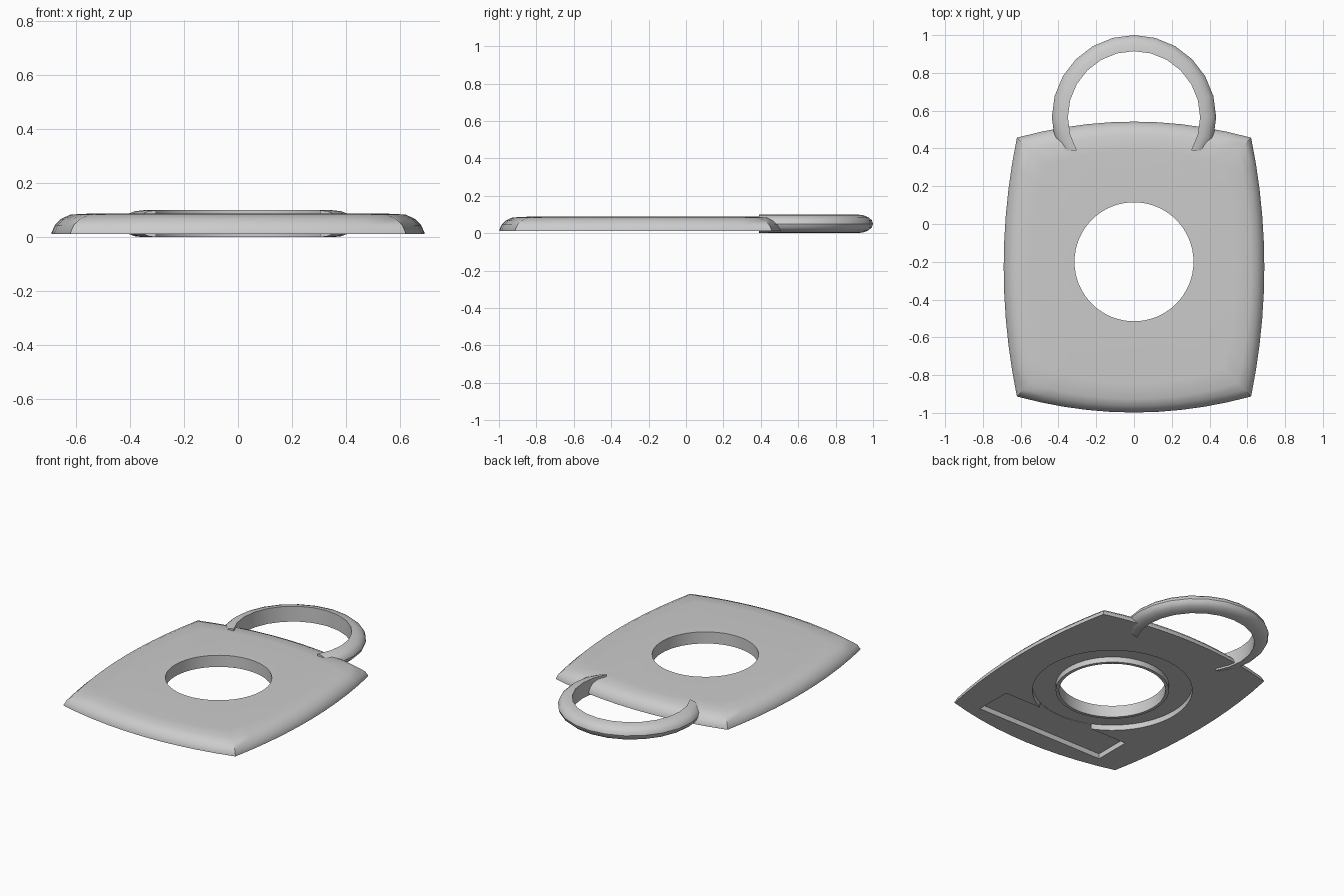
import bpy, bmesh
from math import pi, sin, cos, radians

if "Cube" in bpy.data.objects:
    bpy.data.objects.remove(bpy.data.objects["Cube"])

grey = bpy.data.materials.new("plain_grey")
grey.use_nodes = True
grey.diffuse_color = (0.6, 0.6, 0.6, 1)
grey.node_tree.nodes["Principled BSDF"].inputs["Base Color"].default_value = (0.6, 0.6, 0.6, 1)


def finish(name, bm):
    bmesh.ops.recalc_face_normals(bm, faces=bm.faces)
    mesh = bpy.data.meshes.new(name)
    bm.to_mesh(mesh)
    bm.free()
    mesh.materials.append(grey)
    obj = bpy.data.objects.new(name, mesh)
    bpy.context.collection.objects.link(obj)
    return obj


def bridge(bm, a, b):
    for i in range(len(a)):
        j = (i + 1) % len(a)
        bm.faces.new((a[i], a[j], b[j], b[i]))


def sweep(name, profile, cy, start, end, steps, y_min=-9):
    """Turn an (r, z) profile about a vertical axis at (0, cy)."""
    bm = bmesh.new()
    full = end - start >= 360
    rings = []
    for k in range(steps if full else steps + 1):
        t = radians(start + (end - start) * k / steps)
        rings.append([bm.verts.new((r * cos(t), max(cy + r * sin(t), y_min), z))
                      for r, z in profile])
    for a, b in zip(rings, rings[1:]):
        bridge(bm, a, b)
    if full:
        bridge(bm, rings[-1], rings[0])
    else:
        bm.faces.new(rings[0])
        bm.faces.new(rings[-1])
    return finish(name, bm)


def cut(target, cutter):
    cutter.hide_render = True
    mod = target.modifiers.new("cut", "BOOLEAN")
    mod.operation = "DIFFERENCE"
    mod.solver = "EXACT"
    mod.object = cutter
    bpy.context.view_layer.objects.active = target
    bpy.ops.object.modifier_apply(modifier=mod.name)
    bpy.data.objects.remove(cutter)


def smooth(obj, angle):
    bpy.ops.object.select_all(action="DESELECT")
    obj.select_set(True)
    bpy.context.view_layer.objects.active = obj
    bpy.ops.object.shade_smooth_by_angle(angle=radians(angle))


# Plate: bowed rectangle, rounded towards the top
BODY_Y, HALF_X, HALF_Y, BOW_X, BOW_Y, N = -0.228, 0.62, 0.685, 0.07, 0.085, 10


def outline(inset):
    hx, hy = HALF_X - inset, HALF_Y - inset
    half = []
    for i in range(N):
        s = 2 * i / N - 1
        half.append((hx * s, -hy - BOW_Y * (1 - s * s)))
    for i in range(N):
        s = 2 * i / N - 1
        half.append((hx + BOW_X * (1 - s * s), hy * s))
    return half + [(-x, -y) for x, y in half]


bm = bmesh.new()
levels = [(0, 0.012), (0, 0.018), (0.012, 0.045), (0.035, 0.068), (0.07, 0.084), (0.15, 0.088)]
loops = [[bm.verts.new((x, BODY_Y + y, z)) for x, y in outline(d)] for d, z in levels]
for a, b in zip(loops, loops[1:]):
    bridge(bm, a, b)
bm.faces.new(loops[0])
bm.faces.new(loops[-1])
plate = finish("plate", bm)

# Round opening
HOLE_Y = -0.2
bm = bmesh.new()
bmesh.ops.create_cone(bm, cap_ends=True, segments=64, radius1=0.315, radius2=0.315, depth=1)
bmesh.ops.translate(bm, verts=bm.verts, vec=(0, HOLE_Y, 0))
cut(plate, finish("hole_cutter", bm))

# Ring-shaped and rectangular recesses in the underside
ring = [(0.335, -0.1), (0.473, -0.1), (0.473, 0.047), (0.335, 0.047)]
cut(plate, sweep("ring_cutter", ring, HOLE_Y, 0, 360, 64))
bm = bmesh.new()
bmesh.ops.create_cube(bm, size=1)
bmesh.ops.scale(bm, verts=bm.verts, vec=(0.92, 0.24, 0.2))
bmesh.ops.translate(bm, verts=bm.verts, vec=(0, -0.75, -0.055))
cut(plate, finish("slot_cutter", bm))
smooth(plate, 30)

# Handle: half ring with a flat inside and a rounded outside
section = [(0.35 + 0.085 * sin(pi * i / 8), 0.05 - 0.05 * cos(pi * i / 8)) for i in range(9)]
handle = sweep("handle", section, 0.565, -30, 210, 16, y_min=0.39)
smooth(handle, 30)
